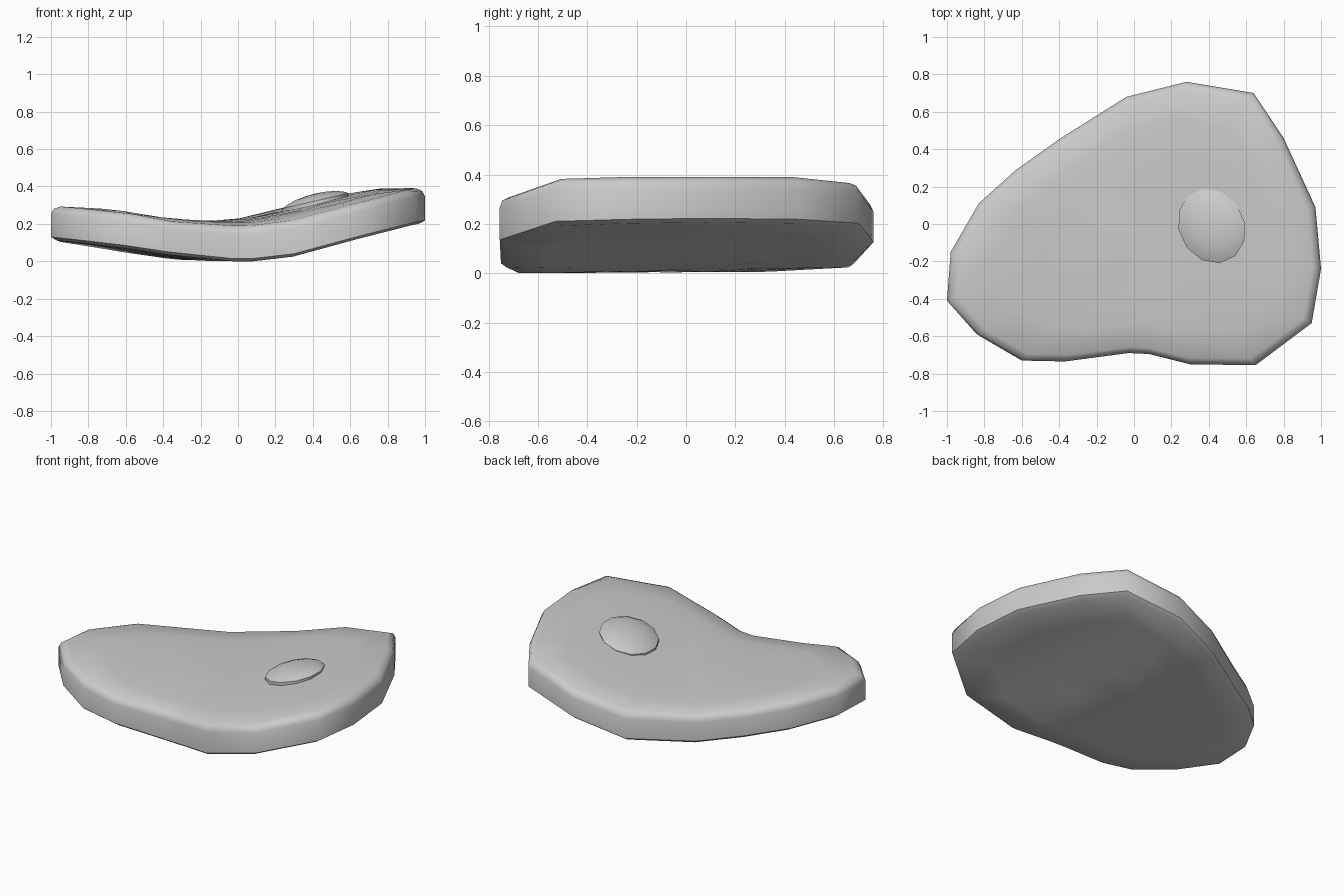
import bpy, bmesh, math

if "Cube" in bpy.data.objects:
    bpy.data.objects.remove(bpy.data.objects["Cube"])

OUTLINE = [(0.28, 0.76), (0.64, 0.70), (0.80, 0.46), (0.97, 0.09), (1.0, -0.24),
           (0.95, -0.53), (0.65, -0.755), (0.30, -0.75), (0.08, -0.695), (-0.03, -0.69),
           (-0.37, -0.735), (-0.60, -0.73), (-0.84, -0.59), (-1.0, -0.41), (-0.98, -0.15),
           (-0.83, 0.11), (-0.63, 0.29), (-0.39, 0.46), (-0.04, 0.68)]
# height across the fold: (distance from fold, z)
TOP = [(-1.1, .305), (-.95, .30), (-.6, .26), (-.37, .215), (-.1, .19), (.1, .193),
       (.28, .22), (.56, .295), (.97, .39), (1.3, .395)]
BOTTOM = [(-1.1, .13), (-.95, .12), (-.6, .075), (-.37, .04), (-.1, .006), (.1, .006),
          (.28, .03), (.56, .11), (.97, .20), (1.3, .22)]
CX, CY = 0.05, -0.05


def height(table, x, y):
    s = x + 0.13 + 0.19 * y
    s = max(table[0][0], min(table[-1][0], s))
    for (a, za), (b, zb) in zip(table, table[1:]):
        if s <= b:
            return za + (zb - za) * (s - a) / (b - a)


def top_z(x, y, k):
    return height(TOP, x, y) + 0.03 * (1 - k ** 4)


def bottom_z(x, y):
    return height(BOTTOM, x, y) + 0.006 * (y + 0.7)


def make_object(name, bm):
    bmesh.ops.recalc_face_normals(bm, faces=bm.faces)
    mesh = bpy.data.meshes.new(name)
    bm.to_mesh(mesh)
    bm.free()
    ob = bpy.data.objects.new(name, mesh)
    bpy.context.collection.objects.link(ob)
    bpy.ops.object.select_all(action='DESELECT')
    bpy.context.view_layer.objects.active = ob
    ob.select_set(True)
    bpy.ops.object.shade_smooth_by_angle(angle=math.radians(50))
    return ob


def loft(bm, rings, first, last):
    n = len(rings[0])
    for a, b in zip(rings, rings[1:]):
        for i in range(n):
            j = (i + 1) % n
            bm.faces.new((a[i], a[j], b[j], b[i]))
    for ring, tip in ((rings[0], first), (rings[-1], last)):
        if tip:
            for i in range(n):
                bm.faces.new((ring[i], ring[(i + 1) % n], tip))


# folded slab: underside rings, upright rim, rounded shoulder, crowned top
bm = bmesh.new()
rings = []
for k, side, dz in [(.25, 'b', 0), (.5, 'b', 0), (.75, 'b', 0), (.97, 'b', 0), (1, 'b', .015),
                    (1, 't', -.04), (.985, 't', -.012), (.95, 't', 0),
                    (.75, 't', 0), (.5, 't', 0), (.25, 't', 0)]:
    ring = []
    for px, py in OUTLINE:
        x, y = CX + (px - CX) * k, CY + (py - CY) * k
        z = bottom_z(x, y) if side == 'b' else top_z(x, y, k)
        ring.append(bm.verts.new((x, y, z + dz)))
    rings.append(ring)
loft(bm, rings, bm.verts.new((CX, CY, bottom_z(CX, CY))), bm.verts.new((CX, CY, top_z(CX, CY, 0))))
low = min(v.co.z for v in bm.verts)
bmesh.ops.translate(bm, verts=bm.verts, vec=(0, 0, -low))
make_object("folded_slab", bm)

# shallow oval dome lying on the sloping right half
bm = bmesh.new()
YX, YY = 0.415, -0.01


def dome_z(u):
    return 0.318 + 0.23 * u


rings = []
for k, dz in [(1, -.05), (1, .005), (.85, .02), (.6, .034), (.3, .042)]:
    ring = []
    for i in range(12):
        a = 2 * math.pi * (i + .2) / 12
        u, v = .18 * k * math.cos(a), .2 * k * math.sin(a)
        u -= 0.12 * v
        ring.append(bm.verts.new((YX + u, YY + v, dome_z(u) + dz)))
    rings.append(ring)
loft(bm, rings, None, bm.verts.new((YX, YY, dome_z(0) + .045)))
make_object("oval_dome", bm)
